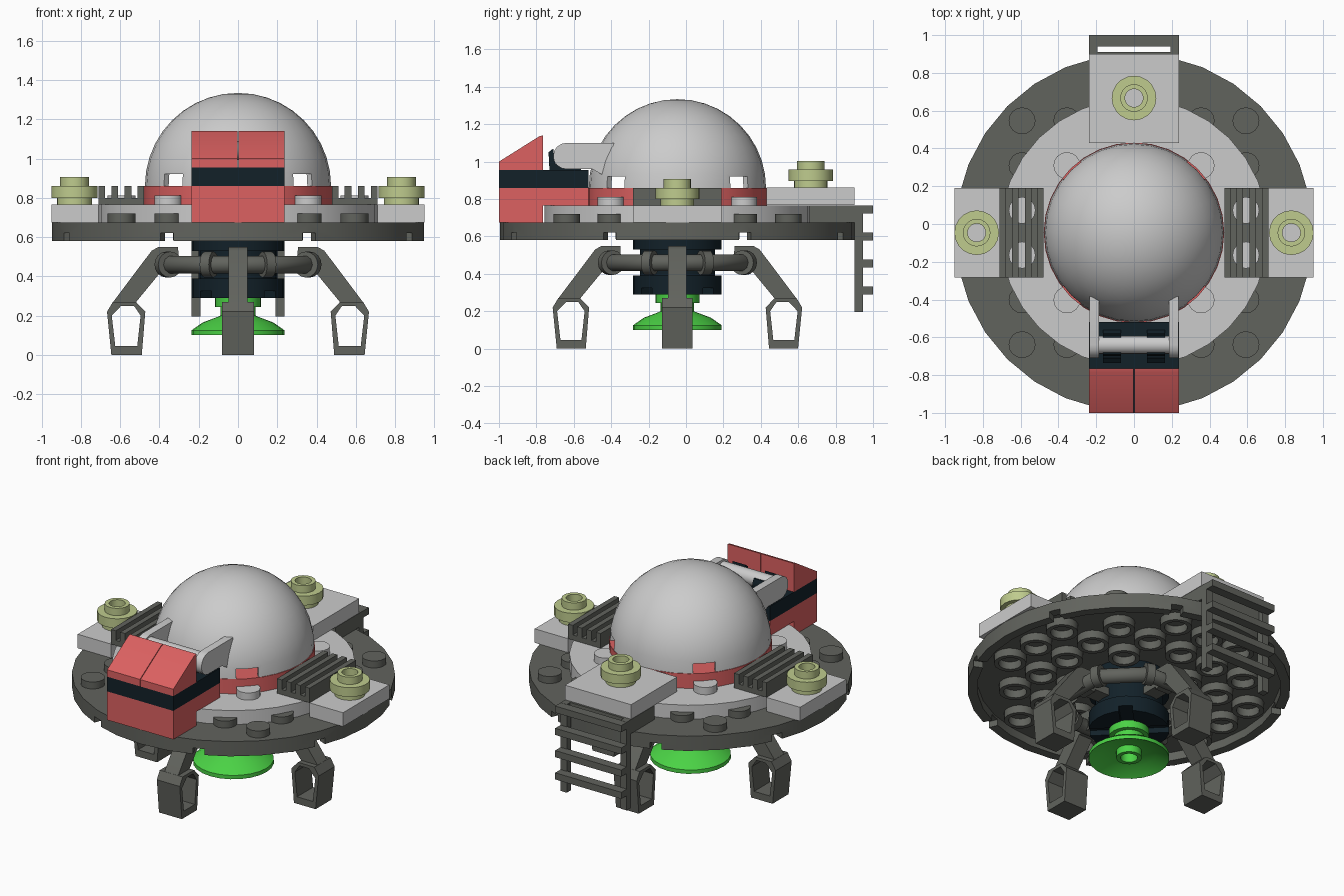
import bpy, bmesh, math
from mathutils import Matrix, Vector

if "Cube" in bpy.data.objects:
    bpy.data.objects.remove(bpy.data.objects["Cube"])

CY = -0.046          # saucer axis
P = 0.237            # module width


def material(name, rgb):
    m = bpy.data.materials.new(name)
    m.diffuse_color = (*rgb, 1)
    m.use_nodes = True
    m.node_tree.nodes["Principled BSDF"].inputs["Base Color"].default_value = m.diffuse_color
    return m


RED = material("red", (0.72, 0.12, 0.12))
BLACK = material("black", (0.006, 0.015, 0.022))
GREEN = material("green", (0.07, 0.65, 0.06))
LIME = material("pale_lime", (0.52, 0.6, 0.27))
DARK = material("dark_grey", (0.12, 0.125, 0.11))


def smooth(ob):
    bpy.ops.object.select_all(action='DESELECT')
    ob.select_set(True)
    bpy.context.view_layer.objects.active = ob
    bpy.ops.object.shade_smooth_by_angle(angle=math.radians(30))


def finish(name, bm, mat=None, mtx=None):
    bmesh.ops.remove_doubles(bm, verts=bm.verts, dist=1e-5)
    bmesh.ops.recalc_face_normals(bm, faces=bm.faces)
    if mtx is not None:
        bm.transform(mtx)
    me = bpy.data.meshes.new(name)
    bm.to_mesh(me)
    bm.free()
    if mat:
        me.materials.append(mat)
    ob = bpy.data.objects.new(name, me)
    bpy.context.collection.objects.link(ob)
    smooth(ob)
    return ob


def loft(name, loops, mat=None, mtx=None, ring=True, caps=False):
    """Skin a series of equal closed loops."""
    bm = bmesh.new()
    vs = [[bm.verts.new(p) for p in lp] for lp in loops]
    n = len(vs)
    for i in range(n if ring else n - 1):
        a, b = vs[i], vs[(i + 1) % n]
        for j in range(len(a)):
            k = (j + 1) % len(a)
            bm.faces.new((a[j], a[k], b[k], b[j]))
    if caps:
        bm.faces.new(vs[0])
        bm.faces.new(vs[-1])
    return finish(name, bm, mat, mtx)


def lathe(name, prof, x=0, y=CY, mat=None, seg=16, mtx=None):
    """Revolve a closed (radius, z) profile around a vertical axis."""
    loops = []
    for i in range(seg):
        t = 2 * math.pi * i / seg
        loops.append([(r * math.cos(t), r * math.sin(t), z) for r, z in prof])
    return loft(name, loops, mat, mtx or Matrix.Translation((x, y, 0)))


def disc(name, r, z0, z1, x=0, y=CY, mat=None, seg=16, mtx=None):
    return lathe(name, [(0, z0), (r, z0), (r, z1), (0, z1)], x, y, mat, seg, mtx)


def prism_y(name, pts, y0, y1, mat=None, mtx=None):
    return loft(name, [[(a, y, b) for a, b in pts] for y in (y0, y1)], mat, mtx, False, True)


def prism_x(name, pts, x0, x1, mat=None):
    return loft(name, [[(x, a, b) for a, b in pts] for x in (x0, x1)], mat, None, False, True)


def box(name, x0, x1, y0, y1, z0, z1, mat=None, mtx=None):
    return prism_y(name, [(x0, z0), (x1, z0), (x1, z1), (x0, z1)], y0, y1, mat, mtx)


def cut(ob, cutters):
    bpy.context.view_layer.objects.active = ob
    for c in cutters:
        m = ob.modifiers.new("cut", 'BOOLEAN')
        m.operation, m.object, m.solver = 'DIFFERENCE', c, 'EXACT'
        bpy.ops.object.modifier_apply(modifier=m.name)
        bpy.data.objects.remove(c)
    smooth(ob)


def about_axis(deg):
    return Matrix.Translation((0, CY, 0)) @ Matrix.Rotation(math.radians(deg), 4, 'Z')


# Saucer hull: hollow underside with a notched rim
hull = lathe("saucer_hull", [(0, .635), (.89, .635), (.89, .58), (.948, .58), (.948, .675), (0, .675)],
             mat=DARK, seg=32)
cut(hull, [box("rim_cutter", -1.1, 1.1, -.035, .035, .56, .62, None, about_axis(22.5 + 45 * k))
           for k in range(4)])
for i in range(-3, 4):
    for j in range(-3, 4):
        if 1.3 < math.hypot(i, j) < 3.4:
            lathe("underside_tube", [(.068, .585), (.095, .585), (.095, .637), (.068, .637)],
                  i * P, CY + j * P, DARK)

# Upper deck and round studs
disc("upper_deck", .711, .675, .765, seg=32)
for sx in (-1, 1):
    for sy in (-1, 1):
        for a, b in ((1.5, 2.5), (2.5, 2.5), (2.5, 1.5)):
            disc("hull_stud", .071, .67, .72, sx * a * P, CY + sy * b * P, DARK)
        disc("deck_stud", .071, .76, .812, sx * 1.5 * P, CY + sy * 1.5 * P)

# Dome on its red collar, with four diagonal notches
disc("dome_collar", .478, .765, .86, mat=RED, seg=32)
arc = [math.pi / 2 * i / 10 for i in range(11)]
dome = lathe("dome", [(.474 * math.cos(t), .86 + .474 * math.sin(t)) for t in arc] +
             [(.44 * math.cos(t), .86 + .44 * math.sin(t)) for t in reversed(arc)], seg=32)
cut(dome, [box("dome_cutter", -.7, .7, -.066, .066, .84, .92, None, about_axis(d)) for d in (45, 135)])


def lamp(x, y, z):
    lathe("lamp", [(.048, z), (.09, z), (.09, z + .035), (.118, z + .035), (.118, z + .095),
                   (.073, z + .095), (.073, z + .142), (.048, z + .142)], x, y, LIME, 20)


# Side tiles, lamps and grilles
for s in (-1, 1):
    box("side_tile", s * .711, s * .95, CY - P, CY + P, .675, .765)
    lamp(s * .833, CY, .765)
    box("grille_base", s * .478, s * .711, CY - P, CY + P, .765, .798, DARK)
    for c in (.495, .56, .628, .694):
        box("grille_rib", s * (c - .017), s * (c + .017), CY - P, CY + P, .795, .86, DARK)
    for t in (-.5, .5):
        disc("grille_stud", .071, .79, .812, s * 2.5 * P, CY + t * P)

# Rear deck, lamp and ladder
box("rear_tile", -P, P, .43, .9, .768, .862)
box("ladder_mount", -P, P, .66, .91, .675, .766, DARK)
lamp(0, .667, .862)
for s in (-1, 1):
    box("ladder_rail", s * .192, s * P, .9, .945, .195, .766, DARK)
for z in (.722, .578, .434, .29):
    box("ladder_rung", -P, P, .94, 1.0, z, z + .043, DARK)

# Front console
prism_x("console_base", [(-1, .675), (-.765, .675), (-.765, .765), (-.52, .765), (-.52, .86), (-1, .86)],
        -P, P, RED)
box("console_band", -P, P, -1, -.52, .86, .955, BLACK)
for s in (-1, 1):
    prism_x("console_slope", [(-1, .955), (-.765, .955), (-.765, 1.14), (-.785, 1.135), (-1, 1.0)],
            s * .002, s * P, RED)
    # lever arm with a rounded pivot and a raked tip
    end = [(-.64 + .07 * math.cos(t), 1.03 + .07 * math.sin(t))
           for t in [math.pi / 2 + math.pi * i / 8 for i in range(9)]]
    prism_x("lever_arm", end + [(-.5, .96), (-.44, .925), (-.425, .955), (-.385, 1.1)], s * .185, s * .235)
    # clip gripping the bar
    clip = [(-.64 + .06 * math.cos(t), 1.03 + .06 * math.sin(t))
            for t in [math.pi * (.2 - 1.4 * i / 10) for i in range(11)]]
    prism_x("lever_clip", clip, s * .07, s * .165, BLACK)
    prism_x("clip_jaw", [(-.73, .955), (-.56, .955), (-.58, .99), (-.70, .99), (-.71, 1.07), (-.735, 1.05)],
            s * .07, s * .165, BLACK)
disc("lever_bar", .048, -.2, .2,
     mtx=Matrix.Translation((0, -.64, 1.04)) @ Matrix.Rotation(math.pi / 2, 4, 'Y'))

# Central hub beneath the hull
hub = lathe("hub", [(0, .29), (.237, .29), (.237, .39), (.2, .39), (.2, .53), (.237, .53), (.237, .64), (0, .64)],
            mat=BLACK, seg=24)
cut(hub, [box("hub_cutter", -.4, .4, -.04, .04, .27, .325, None, about_axis(d)) for d in (45, 135)])

# Octagonal rail with collars at its bends and spokes to the hub
R = .355 / math.cos(math.pi / 8)
cu = bpy.data.curves.new("leg_rail", 'CURVE')
cu.dimensions, cu.bevel_depth, cu.bevel_resolution = '3D', .047, 3
sp = cu.splines.new('POLY')
sp.points.add(7)
sp.use_cyclic_u = True
for k in range(8):
    t = math.pi / 8 + k * math.pi / 4
    sp.points[k].co = (R * math.cos(t), CY + R * math.sin(t), .46, 1)
    disc("rail_collar", .066, -.025, .025, mat=DARK,
         mtx=Matrix.Translation((R * math.cos(t), CY + R * math.sin(t), .46)) @
         Matrix.Rotation(t, 4, 'Z') @ Matrix.Rotation(math.pi / 2, 4, 'X'))
rail = bpy.data.objects.new("leg_rail", cu)
cu.materials.append(DARK)
bpy.context.collection.objects.link(rail)

# Four legs: bent arm and open boxed foot
outer = [(.49, 0), (.645, 0), (.667, .22), (.637, .27), (.52, .27), (.472, .22)]
inner = [(.513, .045), (.625, .045), (.643, .2), (.595, .25), (.53, .25), (.496, .2)]
arm = [(.305, .55), (.405, .55), (.44, .53), (.637, .268), (.52, .268), (.395, .42), (.3, .42)]
for k in range(4):
    m = about_axis(90 * k)
    loft("foot", [[(a, y, b) for a, b in lp] for lp, y in
                  ((outer, -.082), (outer, .082), (inner, .082), (inner, -.082))], DARK, m)
    prism_y("leg_arm", arm, -.049, .049, DARK, m)
    box("rail_spoke", .18, .35, -.05, .05, .435, .485, DARK, m)

# Green thruster dish
lathe("thruster_dish", [(.237, .1), (.237, .125), (.18, .165), (.1, .195), (.09, .2), (.09, .245), (.118, .245),
                        (.118, .295), (0, .295), (0, .17), (.05, .17), (.05, .105), (.075, .105), (.075, .15),
                        (.16, .14)], mat=GREEN, seg=24)
